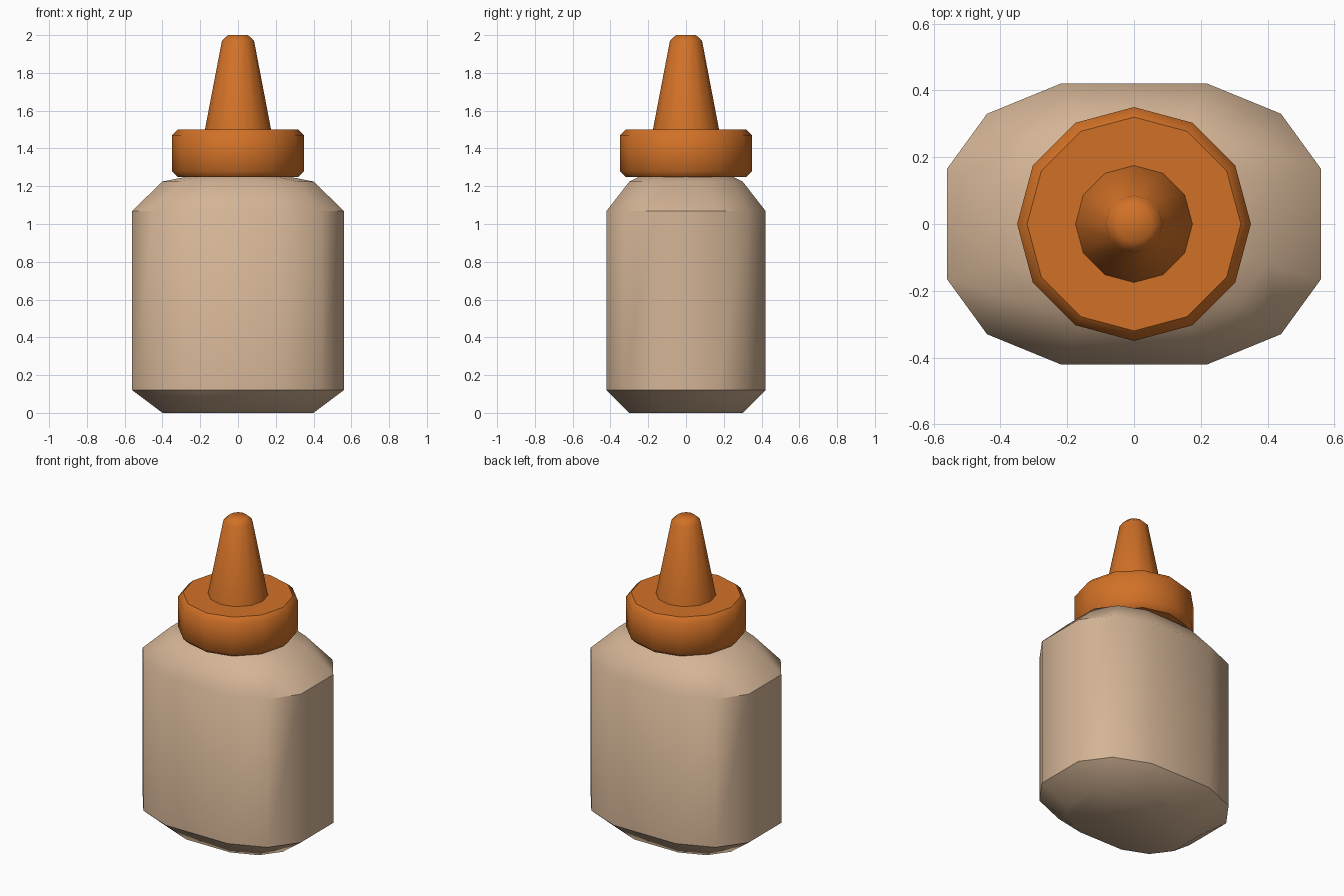
import bpy, bmesh, math

if "Cube" in bpy.data.objects:
    bpy.data.objects.remove(bpy.data.objects["Cube"])


def material(name, rgb):
    m = bpy.data.materials.new(name)
    m.diffuse_color = (*rgb, 1)
    m.use_nodes = True
    m.node_tree.nodes["Principled BSDF"].inputs["Base Color"].default_value = m.diffuse_color
    return m


def loft(name, rings, mat):
    """Skin a stack of equal-count rings and cap both ends."""
    bm = bmesh.new()
    loops = [[bm.verts.new(p) for p in ring] for ring in rings]
    n = len(loops[0])
    for a, b in zip(loops, loops[1:]):
        for i in range(n):
            j = (i + 1) % n
            bm.faces.new((a[i], a[j], b[j], b[i]))
    bm.faces.new(loops[0][::-1])
    bm.faces.new(loops[-1])
    bmesh.ops.recalc_face_normals(bm, faces=bm.faces)
    mesh = bpy.data.meshes.new(name)
    bm.to_mesh(mesh)
    bm.free()
    mesh.materials.append(mat)
    ob = bpy.data.objects.new(name, mesh)
    bpy.context.collection.objects.link(ob)
    bpy.ops.object.select_all(action='DESELECT')
    ob.select_set(True)
    bpy.context.view_layer.objects.active = ob
    bpy.ops.object.shade_smooth_by_angle(angle=math.radians(45))
    return ob


def circle(r, z, offset=0.0):
    return [(r * math.cos(math.tau * i / 12 + offset),
             r * math.sin(math.tau * i / 12 + offset), z) for i in range(12)]


# Rounded-rectangle body section, one quarter mirrored to twelve points
quarter = [(0.56, 0.165), (0.44, 0.33), (0.22, 0.42)]
half = quarter + [(-x, y) for x, y in reversed(quarter)]
section = half + [(-x, -y) for x, y in half]


def body_ring(s, z):
    return [(x * s, y * s, z) for x, y in section]


tan = material("tan", (0.66, 0.46, 0.305))
orange = material("orange", (0.64, 0.165, 0.02))

# Squeeze bottle with chamfered base, shoulder and hidden neck
loft("bottle_body", [body_ring(0.714, 0), body_ring(1, 0.12), body_ring(1, 1.07),
                     body_ring(0.714, 1.225), circle(0.24, 1.258, math.pi / 12),
                     circle(0.24, 1.32, math.pi / 12)], tan)

# Screw cap with bevelled rims
loft("screw_cap", [circle(0.32, 1.25), circle(0.35, 1.28),
                   circle(0.35, 1.47), circle(0.32, 1.5)], orange)

# Tapered nozzle
loft("nozzle", [circle(0.176, 1.495), circle(0.085, 1.97), circle(0.053, 2.0)], orange)
